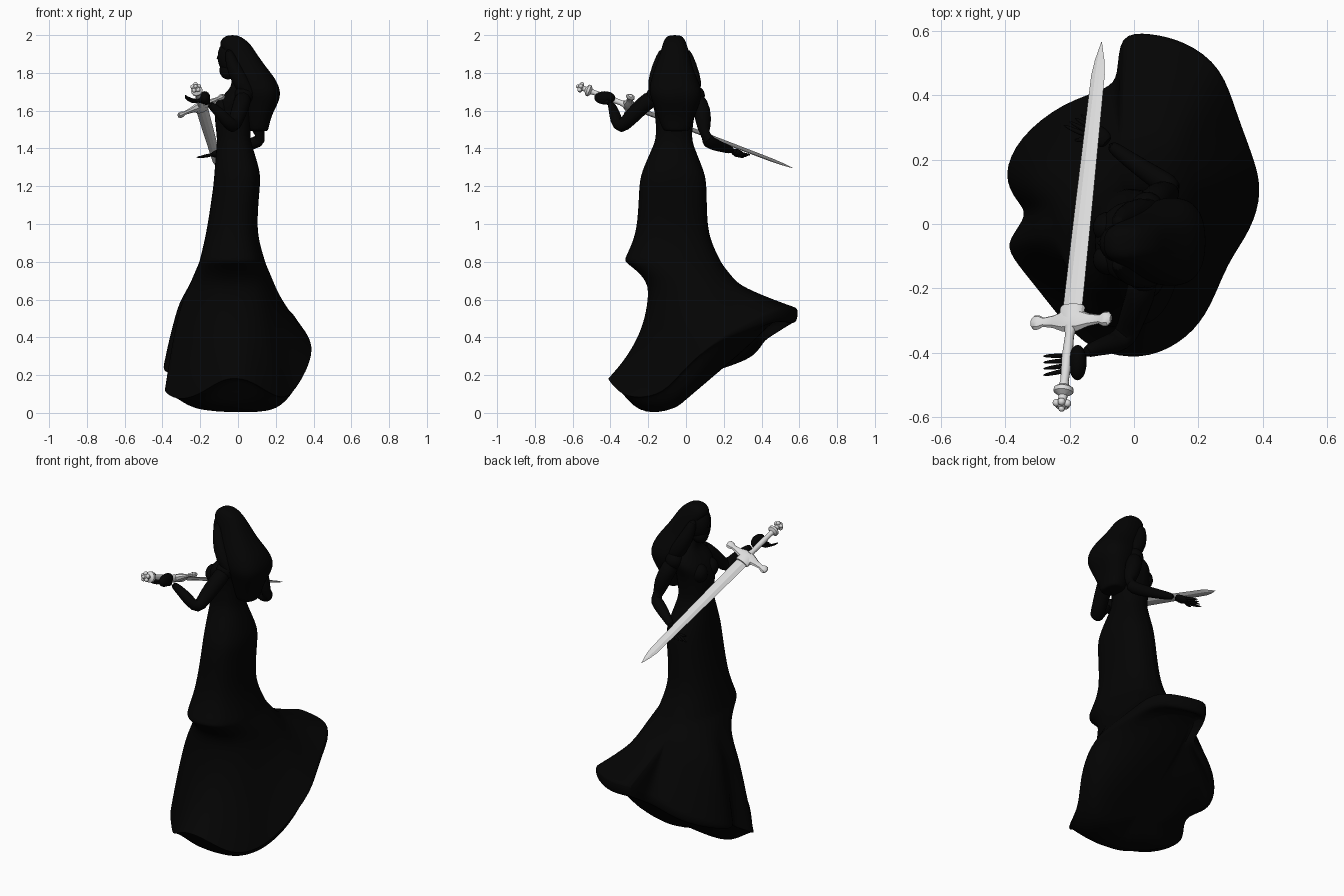
import bpy, bmesh, math
from mathutils import Vector, Matrix

cube = bpy.data.objects.get("Cube")
if cube:
    bpy.data.objects.remove(cube, do_unlink=True)


def material(name, value):
    mat = bpy.data.materials.new(name)
    mat.use_nodes = True
    colour = (value, value, value, 1)
    mat.diffuse_color = colour
    mat.node_tree.nodes["Principled BSDF"].inputs["Base Color"].default_value = colour
    return mat


BLACK = material("soft black", 0.0012)
STEEL = material("pale steel", 0.72)


def finish(name, bm, mat, subdivide=0, angle=60, matrix=None):
    """Turn a bmesh into a shaded object."""
    bmesh.ops.recalc_face_normals(bm, faces=bm.faces)
    if matrix:
        bm.transform(matrix)
    mesh = bpy.data.meshes.new(name)
    bm.to_mesh(mesh)
    bm.free()
    mesh.materials.append(mat)
    obj = bpy.data.objects.new(name, mesh)
    bpy.context.collection.objects.link(obj)
    if subdivide:
        modifier = obj.modifiers.new("Smooth", 'SUBSURF')
        modifier.levels = modifier.render_levels = subdivide
    bpy.ops.object.select_all(action='DESELECT')
    obj.select_set(True)
    bpy.context.view_layer.objects.active = obj
    bpy.ops.object.shade_smooth_by_angle(angle=math.radians(angle))
    return obj


def loft(name, rings, mat, **options):
    """Skin a list of equal-length point rings and cap both ends."""
    bm = bmesh.new()
    loops = [[bm.verts.new(p) for p in ring] for ring in rings]
    for low, high in zip(loops, loops[1:]):
        for i in range(len(low)):
            bm.faces.new((low[i - 1], low[i], high[i], high[i - 1]))
    bm.faces.new(loops[0])
    bm.faces.new(loops[-1])
    return finish(name, bm, mat, **options)


def full(value):
    """Push a sine or cosine outward for a fuller oval."""
    return math.copysign(abs(value) ** .82, value)


def oval(z, x0, x1, y0, y1, angles):
    """Horizontal rounded oval given by its extents."""
    return [Vector(((x0 + x1) / 2 + (x1 - x0) / 2 * full(math.cos(a)),
                    (y0 + y1) / 2 + (y1 - y0) / 2 * full(math.sin(a)), z)) for a in angles]


def circle(count):
    return [math.tau * i / count for i in range(count)]


def tube(name, path, radii, mat, sides=10, flat=1, **options):
    """Round limb along a path, with a radius at each point."""
    path = [Vector(p) for p in path]
    rings = []
    for i, p in enumerate(path):
        way = path[min(i + 1, len(path) - 1)] - path[max(i - 1, 0)]
        turn = way.to_track_quat('Z', 'Y')
        rings.append([p + turn @ Vector((math.cos(a), flat * math.sin(a), 0)) * radii[i]
                      for a in circle(sides)])
    return loft(name, rings, mat, **options)


def ball(name, centre, size, mat, matrix=None):
    bm = bmesh.new()
    bmesh.ops.create_uvsphere(bm, u_segments=20, v_segments=12, radius=1)
    bm.transform(Matrix.Translation(centre) @ Matrix.Diagonal((*size, 1)))
    return finish(name, bm, mat, matrix=matrix)


# Gown: hem outline, swept up into a train on one side
hem = [Vector(p) for p in (
    (.4, .1, .34), (.375, .2, .41), (.32, .34, .48), (.275, .49, .56), (.16, .57, .55),
    (.05, .595, .55), (-.05, .595, .56), (-.047, .46, .46), (-.08, .42, .43), (-.22, .38, .35),
    (-.36, .27, .29), (-.41, .15, .24), (-.365, .07, .22), (-.325, .03, .18), (-.395, -.05, .13),
    (-.385, -.1, .1), (-.3, -.2, .06), (-.18, -.36, .11), (-.08, -.41, .185), (.05, -.42, .185),
    (.17, -.355, .1), (.24, -.26, .075), (.29, -.12, .1), (.365, -.02, .22))]
angles = [math.atan2(p.y - .02, p.x + .03) for p in hem]

# Bodice, hips and draped overskirt, from the neck down
gown = [oval(*row, angles) for row in (
    (1.82, -.04, .04, -.1, -.03), (1.74, -.03, .05, -.1, -.02), (1.71, -.05, .07, -.17, .05),
    (1.66, -.1, .075, -.19, .08), (1.6, -.125, .075, -.165, .05), (1.52, -.12, .07, -.16, .035),
    (1.45, -.11, .065, -.16, .03), (1.4, -.115, .08, -.18, .045), (1.27, -.125, .122, -.24, .1),
    (1.2, -.13, .117, -.25, .11), (1, -.16, .1, -.257, .11), (.9, -.18, .115, -.285, .135),
    (.82, -.2, .14, -.325, .175), (.8, -.205, .145, -.327, .185), (.775, -.215, .155, -.29, .2))]
knee = oval(.695, -.25, .19, -.2, .265, angles)
gown.append(knee)

# Flared skirt: each strip curves out to the hem at its own rate
for step in (.2, .4, .6, .8, .95, 1):
    ring = []
    for top, low, a in zip(knee, hem, angles):
        side, away = math.sin(a), math.cos(a)
        power = 1.1 + .6 * min(away, 0) + (1.4 if side < 0 else .15) * side * side
        p = top.lerp(low, step ** power)
        p.z = top.z + (low.z - top.z) * step
        ring.append(p)
    gown.append(ring)

# Rolled hem, thickest along the train
for scale, drop in ((.995, .1), (.96, .15)):
    gown.append([Vector((p.x * scale, p.y * scale, p.z - drop * max(p.y, 0))) for p in hem])

# Closed underside, bellied out on the far side of the train
for scale, sag in ((.84, .3), (.62, 1), (.25, 1)):
    ring = []
    for p in hem:
        floor = max(0, .07 + .85 * p.y * scale)
        fall = min(1, sag + max(p.x, 0))
        ring.append(Vector((p.x * scale, p.y * scale, p.z + (floor - p.z) * fall)))
    gown.append(ring)
loft("gown", gown, BLACK, subdivide=2)
for y in (-.11, -.01):
    ball("bust", (-.08, y, 1.61), (.048, .048, .055), BLACK)

# Head, face and hair
ball("head", (-.038, -.06, 1.885), (.07, .062, .095), BLACK)
ball("jaw", (-.053, -.06, 1.815), (.045, .045, .05), BLACK)
tube("nose", [(-.095, -.06, 1.9), (-.11, -.06, 1.872), (-.1, -.06, 1.862)],
     [.006, .011, .006], BLACK, subdivide=1)
loft("hair", [oval(*row, circle(20)) for row in (
    (2, -.05, -.01, -.085, -.035), (1.988, -.08, .025, -.11, -.01),
    (1.95, -.105, .07, -.125, .005), (1.9, -.07, .1, -.138, .02), (1.83, -.05, .15, -.165, .035),
    (1.77, -.02, .2, -.185, .06), (1.7, .01, .23, -.2, .09), (1.64, .03, .215, -.175, .075),
    (1.57, .04, .175, -.15, .045), (1.5, .05, .162, -.125, .02), (1.49, .06, .155, -.11, .01))],
     BLACK, subdivide=2)
for y, lean in ((-.12, -.04), (0, .04)):
    tube("side_lock", [(-.055, y, 1.93), (-.03, y + lean / 2, 1.84), (.015, y + lean, 1.75),
                       (.08, y + lean, 1.66)], [.02, .04, .05, .035], BLACK, subdivide=1)

# Arms with puffed shoulders; the first reaches to the hilt, the other to the blade
arms = {
    "left": [(.03, -.16, 1.68), (.02, -.225, 1.635), (-.01, -.3, 1.555), (-.025, -.35, 1.505),
             (-.06, -.37, 1.55), (-.12, -.385, 1.61), (-.155, -.4, 1.64)],
    "right": [(.04, .05, 1.68), (.075, .09, 1.6), (.11, .095, 1.5), (.125, .11, 1.445),
              (.08, .135, 1.425), (-.03, .21, 1.4), (-.08, .25, 1.388)]}
fingers = {
    "left": ((-.19, -.43, 1.66), (-.245, -.435, 1.645), (-.285, -.44, 1.68), (0, .018, .004)),
    "right": ((-.115, .28, 1.37), (-.16, .305, 1.362), (-.195, .325, 1.36), (.016, .01, .004))}
for side, path in arms.items():
    tube(side + "_arm", path, [.05, .048, .043, .04, .037, .025, .02], BLACK, subdivide=1)
    ball(side + "_shoulder", path[0], (.05, .05, .05), BLACK)
    base, bend, tip, spread = map(Vector, fingers[side])
    tube(side + "_palm", [path[-1], (Vector(path[-1]) + base) / 2, base, base + (bend - base) / 2],
         [.022, .032, .032, .022], BLACK, flat=.65, subdivide=1)
    for i in range(4):
        shift = spread * (i - 1.5)
        tube(side + "_finger", [base + shift * .7, bend + shift, tip + shift * 1.1],
             [.01, .009, .004], BLACK, sides=6, subdivide=1)
    thumb = base - spread * 2
    tube(side + "_thumb", [base, thumb + Vector((-.015, 0, 0)), thumb + Vector((-.04, 0, 0))],
         [.012, .01, .005], BLACK, sides=6, subdivide=1)

# Heel of the hand wrapped round the near side of the grip
ball("left_grasp", (-.175, -.43, 1.668), (.028, .055, .035), BLACK)

# Sword frame: x along the guard, z from the blade to the pommel
up = Vector((-.125, -1.145, .435)).normalized()
across = Vector((.92, .05, .4))
across = (across - up * across.dot(up)).normalized()
frame = Matrix((across, up.cross(across), up)).transposed().to_4x4()
frame.translation = (-.195, -.3, 1.625)

blade = [[(w, 0, z), (w * .3, t, z), (-w * .3, t, z), (-w, 0, z), (-w * .3, -t, z), (w * .3, -t, z)]
         for z, w, t in ((0, .033, .009), (-.4, .029, .008), (-.82, .023, .006), (-.87, .016, .005),
                         (-.93, .001, .001))]
loft("blade", blade, STEEL, angle=20, matrix=frame)
loft("blade_collar", [[(w * math.cos(a), .5 * w * math.sin(a), z) for a in circle(12)]
                      for z, w in ((-.05, .036), (-.043, .042), (0, .042))],
     STEEL, angle=35, matrix=frame)

# Cross guard, broad in the middle and tipped with faceted knobs
guard = [(-.135, .012), (-.125, .024), (-.11, .024), (-.095, .015), (-.06, .021), (-.025, .035)]
guard += [(-x, r) for x, r in reversed(guard)]
loft("cross_guard", [[(x, .6 * r * math.sin(a), r * math.cos(a)) for a in circle(8)]
                     for x, r in guard], STEEL, angle=35, matrix=frame)

# Turned grip, ring and crown pommel
profile = [(.02, .02), (.05, .014), (.12, .017), (.2, .013), (.215, .016), (.225, .031),
           (.238, .031), (.25, .014), (.265, .014)]
tube("grip", [(0, 0, z) for z, r in profile], [r for z, r in profile], STEEL,
     sides=12, angle=35, matrix=frame)
ball("pommel", (0, 0, .275), (.018, .018, .018), STEEL, matrix=frame)
ball("pommel_tip", (0, 0, .293), (.01, .01, .01), STEEL, matrix=frame)
for a in circle(5):
    ball("pommel_bead", (.018 * math.cos(a), .018 * math.sin(a), .277), (.012, .012, .012),
         STEEL, matrix=frame)
